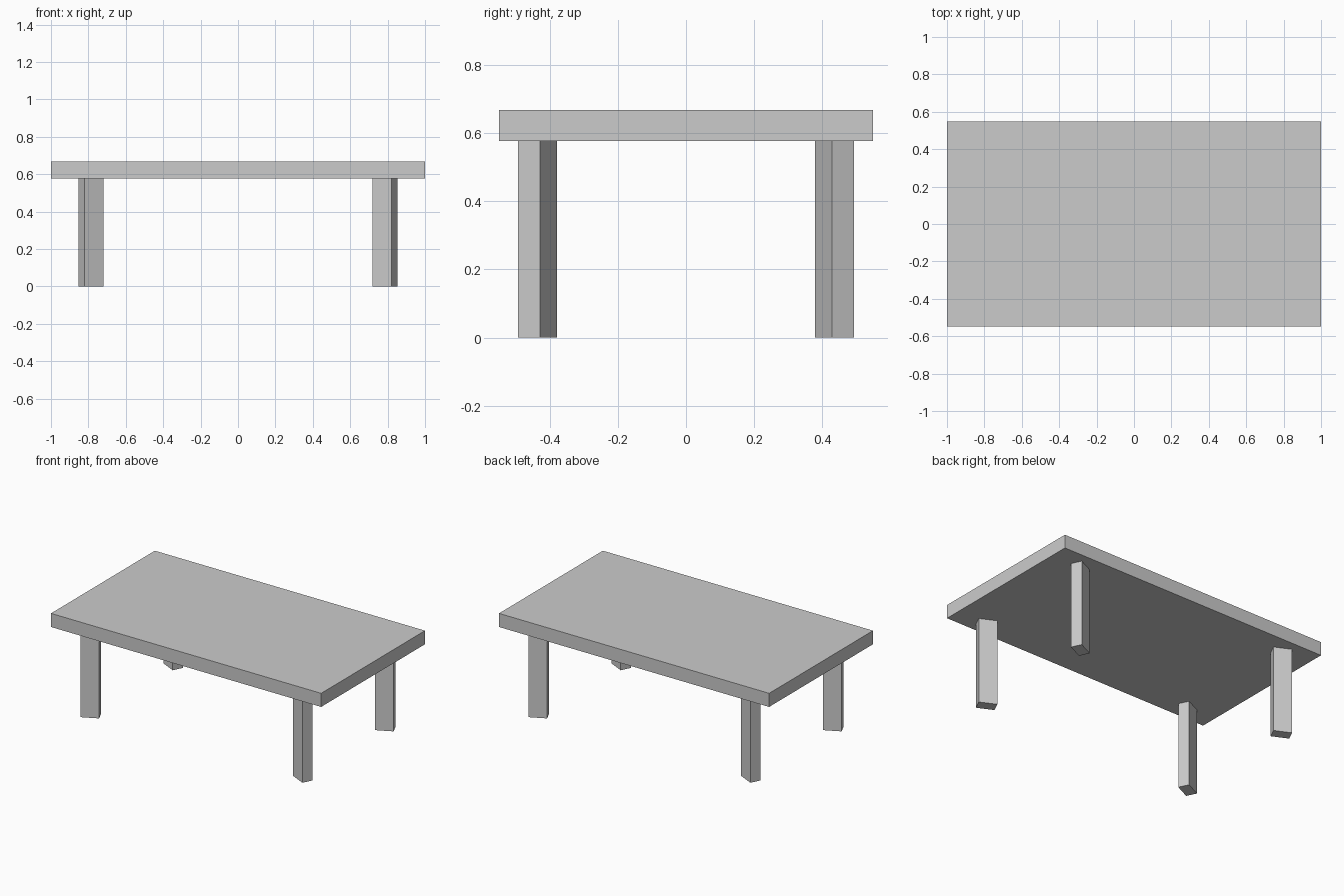
import bpy
import bmesh
from math import atan2
from mathutils import Matrix, Vector

cube = bpy.data.objects.get("Cube")
if cube:
    bpy.data.objects.remove(cube, do_unlink=True)

GREY = (0.6, 0.6, 0.6, 1.0)
TOP_Z, UNDERSIDE_Z = 0.668, 0.577

mat = bpy.data.materials.new("light grey")
mat.use_nodes = True
mat.diffuse_color = GREY
mat.node_tree.nodes["Principled BSDF"].inputs["Base Color"].default_value = GREY


def add_box(name, size, centre, turn=0.0):
    """Flat-sided box, turned about its own vertical axis."""
    bm = bmesh.new()
    bmesh.ops.create_cube(bm, size=1.0, matrix=Matrix.Diagonal(Vector(size)).to_4x4())
    mesh = bpy.data.meshes.new(name)
    bm.to_mesh(mesh)
    bm.free()
    mesh.materials.append(mat)
    obj = bpy.data.objects.new(name, mesh)
    obj.location = centre
    obj.rotation_euler.z = turn
    bpy.context.collection.objects.link(obj)
    return obj


# Slab top
add_box("tabletop", (2.0, 1.098, TOP_Z - UNDERSIDE_Z),
        (0, 0, (TOP_Z + UNDERSIDE_Z) / 2))

# Four rectangular legs, each turned towards its corner
leg_turn = atan2(0.05, 0.104)
for side, sx in (("left", 1), ("right", -1)):
    for end, sy in (("front", -1), ("back", 1)):
        add_box(f"{end}_{side}_leg", (0.115, 0.071, UNDERSIDE_Z),
                (sx * 0.785, sy * 0.436, UNDERSIDE_Z / 2),
                sx * sy * leg_turn)
